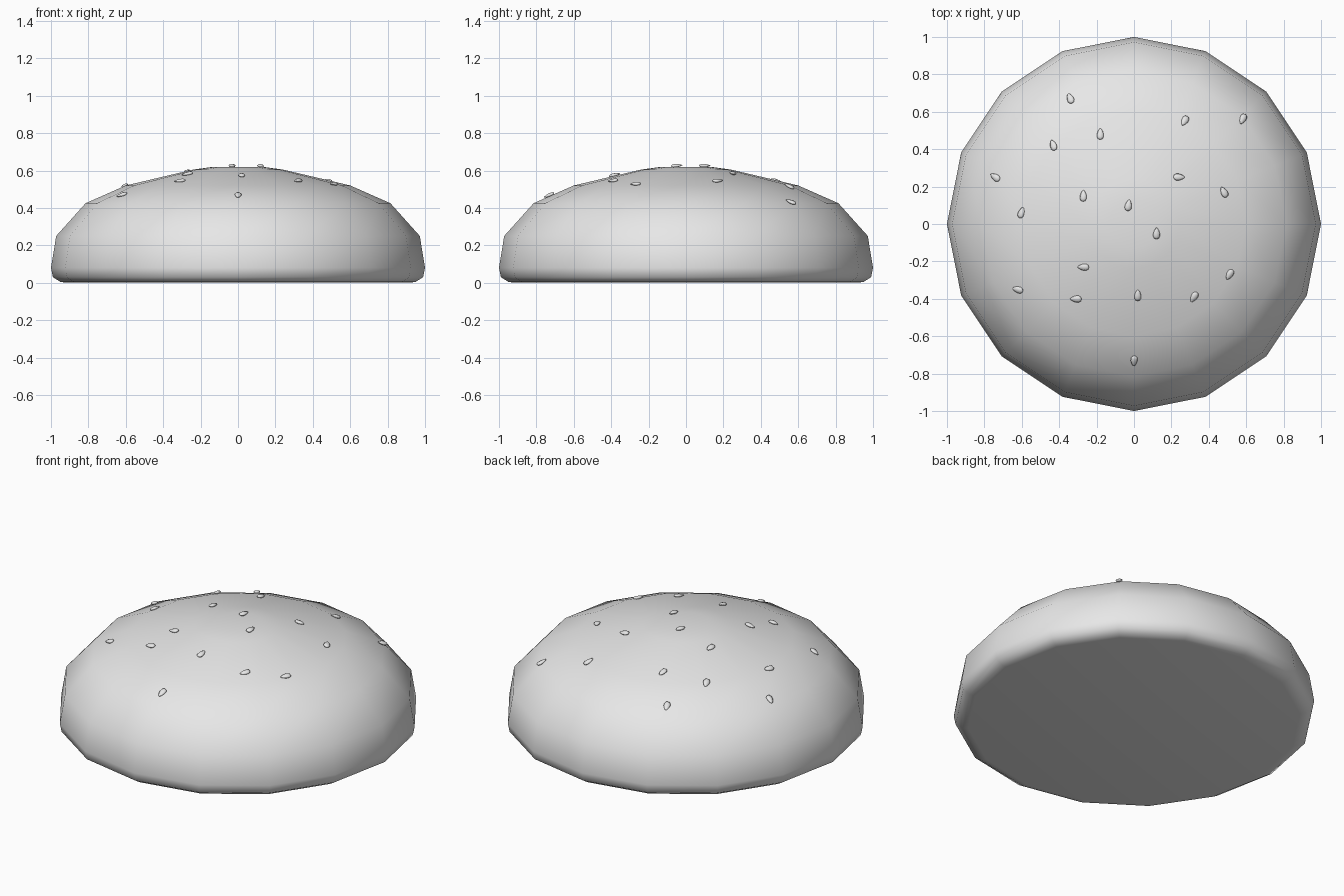
import bpy, bmesh, math
from mathutils import Matrix, Vector
from mathutils.bvhtree import BVHTree

cube = bpy.data.objects.get("Cube")
if cube:
    bpy.data.objects.remove(cube, do_unlink=True)

grey = bpy.data.materials.new("plain grey")
grey.use_nodes = True
grey.diffuse_color = (0.8, 0.8, 0.8, 1)
grey.node_tree.nodes["Principled BSDF"].inputs["Base Color"].default_value = (0.8, 0.8, 0.8, 1)


def add_object(name, bm):
    mesh = bpy.data.meshes.new(name)
    bm.to_mesh(mesh)
    mesh.materials.append(grey)
    mesh.shade_smooth()
    obj = bpy.data.objects.new(name, mesh)
    bpy.context.collection.objects.link(obj)
    return obj


# Bun: a domed profile (radius, height) turned in sixteen steps
SIDES = 16
PROFILE = [(0.92, 0), (0.95, 0.005), (0.99, 0.03), (1, 0.08), (0.972, 0.25),
           (0.815, 0.425), (0.6, 0.52), (0.24, 0.605), (0.13, 0.62)]
bun = bmesh.new()
rings = []
for radius, height in PROFILE:
    ring = []
    for i in range(SIDES):
        a = math.tau * i / SIDES
        ring.append(bun.verts.new((radius * math.cos(a), radius * math.sin(a), height)))
    rings.append(ring)
for low, high in zip(rings, rings[1:]):
    for i in range(SIDES):
        j = (i + 1) % SIDES
        bun.faces.new((low[i], low[j], high[j], high[i]))
bun.faces.new(reversed(rings[0]))
bun.faces.new(rings[-1])
bun.normal_update()
add_object("bun_top", bun)
surface = BVHTree.FromBMesh(bun)

# Seed positions seen from above, with the heading of each pointed end
SEEDS = [(-0.34, 0.67, 115), (-0.18, 0.48, 90), (-0.43, 0.42, 115),
         (-0.74, 0.25, 150), (-0.6, 0.06, 70), (-0.27, 0.15, 90),
         (-0.03, 0.1, 80), (0.12, -0.05, 90), (0.27, 0.55, 240),
         (0.58, 0.56, 240), (0.24, 0.25, 0), (0.48, 0.17, 120),
         (0.51, -0.27, 240), (0.32, -0.39, 240), (0.02, -0.38, 90),
         (0, -0.73, 270), (-0.27, -0.23, 180), (-0.31, -0.4, 180),
         (-0.62, -0.35, 170)]


def add_seed(index, x, y, heading):
    # Flattened teardrop, narrower towards its pointed end
    seed = bmesh.new()
    bmesh.ops.create_uvsphere(seed, u_segments=8, v_segments=6, radius=1)
    for v in seed.verts:
        taper = 1 - 0.35 * v.co.z
        v.co = Vector((v.co.z * 0.031, v.co.x * 0.018 * taper, v.co.y * 0.009 * taper))
    # Lay the seed on the dome, tilted with the slope
    spot, normal, _, _ = surface.ray_cast(Vector((x, y, 2)), Vector((0, 0, -1)))
    a = math.radians(heading)
    side = normal.cross(Vector((math.cos(a), math.sin(a), 0))).normalized()
    forward = side.cross(normal)
    turn = Matrix((forward, side, normal)).transposed().to_4x4()
    seed.transform(Matrix.Translation(spot + normal * 0.006) @ turn)
    bmesh.ops.recalc_face_normals(seed, faces=seed.faces)
    add_object(f"sesame_seed_{index}", seed)
    seed.free()


for number, (x, y, heading) in enumerate(SEEDS, 1):
    add_seed(number, x, y, heading)
bun.free()
